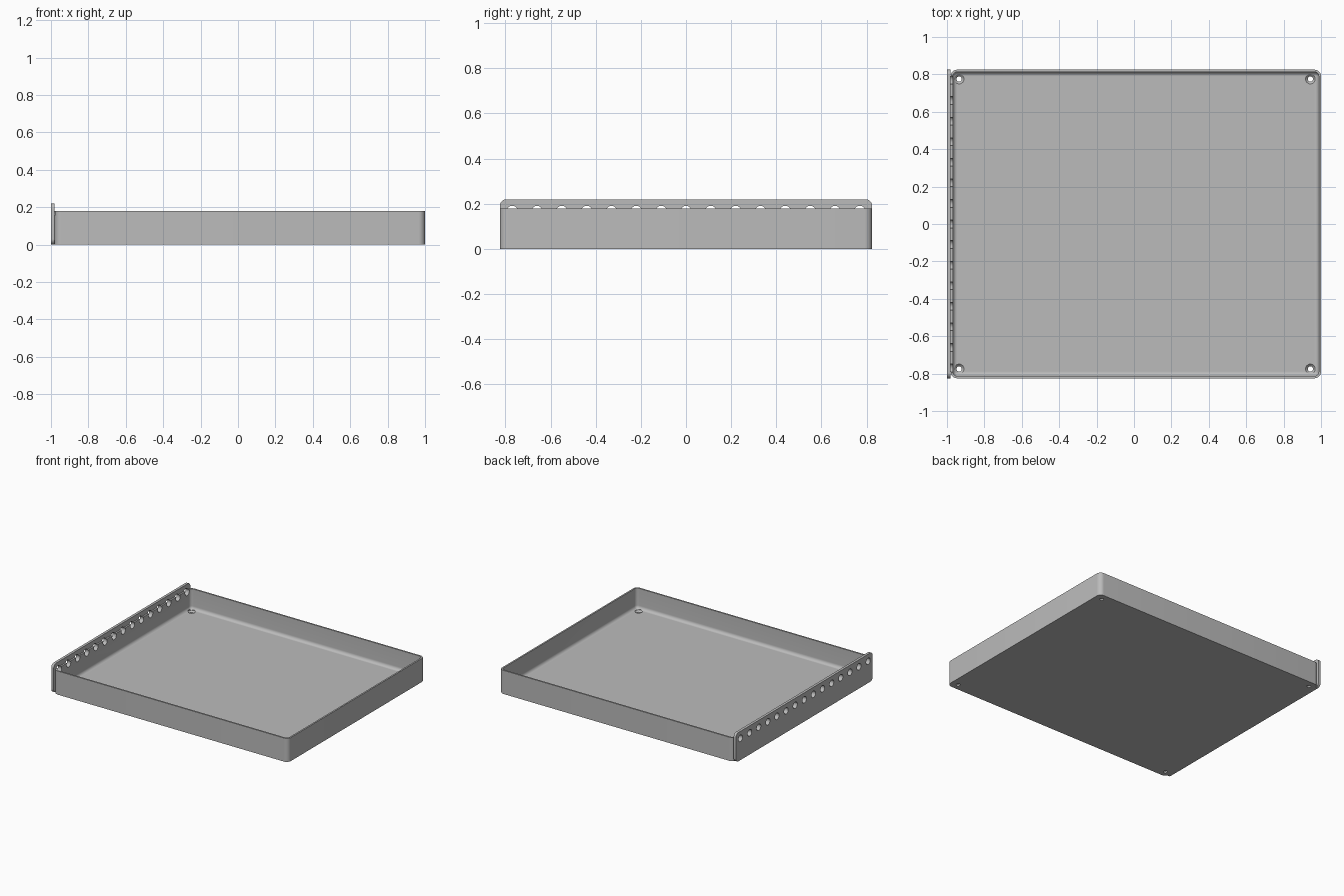
import bpy, bmesh
from math import pi, sin, cos
from mathutils import Matrix, Vector

cube = bpy.data.objects.get("Cube")
if cube:
    bpy.data.objects.remove(cube)

grey = bpy.data.materials.new("plain grey")
grey.use_nodes = True
colour = (0.5, 0.5, 0.5, 1)
grey.diffuse_color = colour
grey.node_tree.nodes["Principled BSDF"].inputs["Base Color"].default_value = colour

LEFT, RIGHT, HALF_Y = -0.98, 1.0, 0.825
WALL_H, WALL_T, FLOOR_Z = 0.18, 0.012, 0.025
CORNER, FILLET = 0.035, 0.025
PLATE_X, PLATE_H = -1.0, 0.22


def rounded_rect(x0, x1, y0, y1, r, steps=8):
    """Counter-clockwise outline of a rectangle with rounded corners."""
    centres = [(x1 - r, y1 - r), (x0 + r, y1 - r), (x0 + r, y0 + r), (x1 - r, y0 + r)]
    points = []
    for i, (cx, cy) in enumerate(centres):
        for s in range(steps + 1):
            a = (i + s / steps) * pi / 2
            points.append((cx + r * cos(a), cy + r * sin(a)))
    return points


def loft(bm, rings):
    """Bridge equal rings of points and cap both ends."""
    loops = [[bm.verts.new(p) for p in ring] for ring in rings]
    n = len(loops[0])
    for a, b in zip(loops, loops[1:]):
        for i in range(n):
            j = (i + 1) % n
            bm.faces.new((a[i], a[j], b[j], b[i]))
    bm.faces.new(loops[0][::-1])
    bm.faces.new(loops[-1])


def lathe_rings(profile, matrix, sides=32):
    return [[matrix @ Vector((r * cos(2 * pi * i / sides), r * sin(2 * pi * i / sides), z))
             for i in range(sides)] for r, z in profile]


def finish(bm, name):
    bmesh.ops.recalc_face_normals(bm, faces=bm.faces)
    mesh = bpy.data.meshes.new(name)
    bm.to_mesh(mesh)
    bm.free()
    mesh.materials.append(grey)
    obj = bpy.data.objects.new(name, mesh)
    bpy.context.collection.objects.link(obj)
    return obj


def activate(obj):
    bpy.ops.object.select_all(action='DESELECT')
    obj.select_set(True)
    bpy.context.view_layer.objects.active = obj


def cut(obj, cutter):
    activate(obj)
    mod = obj.modifiers.new("holes", 'BOOLEAN')
    mod.operation, mod.solver, mod.object = 'DIFFERENCE', 'EXACT', cutter
    bpy.ops.object.modifier_apply(modifier=mod.name)


# Tray: outer wall, rim, inner wall, filleted edge and floor in one loft
def tray_ring(inset, z):
    outline = rounded_rect(LEFT + inset, RIGHT - inset, -HALF_Y + inset,
                           HALF_Y - inset, max(CORNER - inset, 0.002))
    return [(x, y, z) for x, y in outline]


rings = [tray_ring(0, 0), tray_ring(0, WALL_H), tray_ring(WALL_T, WALL_H)]
for i in range(9):
    a = i / 8 * pi / 2
    rings.append(tray_ring(WALL_T + FILLET * (1 - cos(a)) * 0.9,
                           FLOOR_Z + FILLET * (1 - sin(a))))
bm = bmesh.new()
loft(bm, rings)
tray = finish(bm, "tray")

# Perforated side plate, taller than the tray wall
bm = bmesh.new()
outline = rounded_rect(-HALF_Y, HALF_Y, 0, PLATE_H, 0.03)
loft(bm, [[(x, y, z) for y, z in outline] for x in (PLATE_X, LEFT)])
plate = finish(bm, "side_plate")

# Row of round holes through the plate and the wall behind it
bm = bmesh.new()
for i in range(-7, 8):
    place = Matrix.Translation((LEFT, i * 0.11, 0.166)) @ Matrix.Rotation(pi / 2, 4, 'Y')
    loft(bm, lathe_rings([(0.025, -0.05), (0.025, 0.05)], place))
row_cutter = finish(bm, "row_hole_cutter")

# Countersunk screw holes in the floor corners
bm = bmesh.new()
screw_profile = [(0.014, -0.02), (0.014, 0.012), (0.026, FLOOR_Z - 0.001), (0.026, 0.06)]
for x in (-0.935, 0.943):
    for y in (-0.775, 0.775):
        loft(bm, lathe_rings(screw_profile, Matrix.Translation((x, y, 0))))
screw_cutter = finish(bm, "screw_hole_cutter")

cut(plate, row_cutter)
cut(tray, row_cutter)
cut(tray, screw_cutter)
for cutter in (row_cutter, screw_cutter):
    bpy.data.objects.remove(cutter)

for part in (tray, plate):
    activate(part)
    bpy.ops.object.shade_smooth_by_angle(angle=pi / 6)
